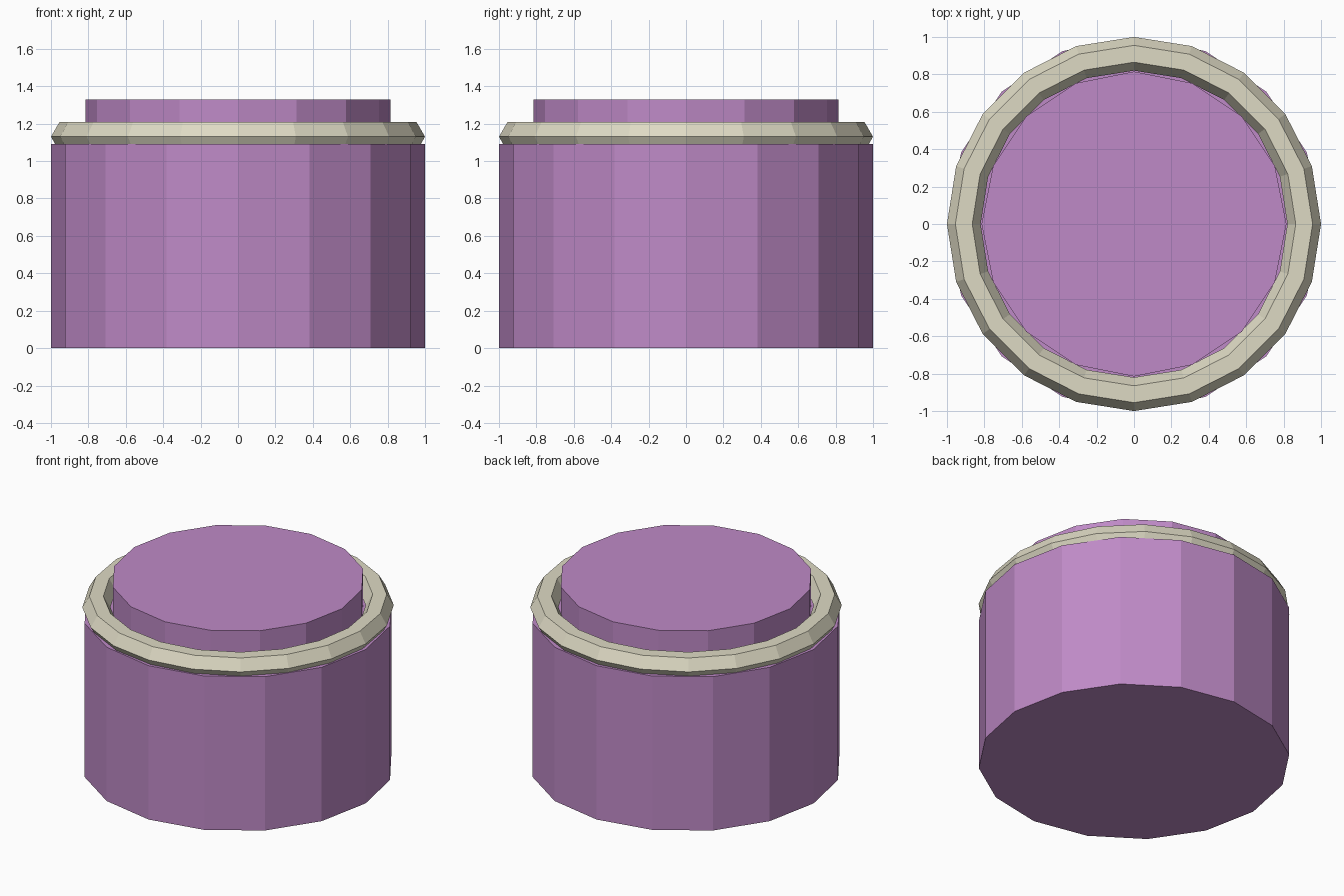
import bpy
import bmesh
from math import cos, sin, pi

if "Cube" in bpy.data.objects:
    bpy.data.objects.remove(bpy.data.objects["Cube"])


def material(name, rgb):
    m = bpy.data.materials.new(name)
    m.diffuse_color = (*rgb, 1)
    m.use_nodes = True
    m.node_tree.nodes["Principled BSDF"].inputs["Base Color"].default_value = m.diffuse_color
    return m


def lathe(name, profile, sides, mat, closed=False):
    """Revolve (radius, z) points; open profiles get flat end caps."""
    bm = bmesh.new()
    rings = [[bm.verts.new((r * cos(2 * pi * i / sides), r * sin(2 * pi * i / sides), z))
              for i in range(sides)] for r, z in profile]
    pairs = list(zip(rings, rings[1:]))
    if closed:
        pairs.append((rings[-1], rings[0]))
    else:
        bm.faces.new(rings[0][::-1])
        bm.faces.new(rings[-1])
    for a, b in pairs:
        for i in range(sides):
            j = (i + 1) % sides
            bm.faces.new((a[i], a[j], b[j], b[i]))
    bmesh.ops.recalc_face_normals(bm, faces=bm.faces)
    mesh = bpy.data.meshes.new(name)
    bm.to_mesh(mesh)
    bm.free()
    mesh.materials.append(mat)
    obj = bpy.data.objects.new(name, mesh)
    bpy.context.collection.objects.link(obj)
    return obj


purple = material("purple", (0.521, 0.254, 0.571))
cream = material("cream", (0.730, 0.701, 0.552))

# Stepped drum: wide body with a narrower raised top
lathe("stepped_body", [(1, 0), (1, 1.09), (0.815, 1.09), (0.815, 1.33)], 16, purple)

# Hexagonal-section ring resting on the step
ring = [(0.91 + 0.09 * cos(k * pi / 3), 1.13 + 0.09 * sin(k * pi / 3)) for k in range(6)]
lathe("collar_ring", ring, 20, cream, closed=True)
